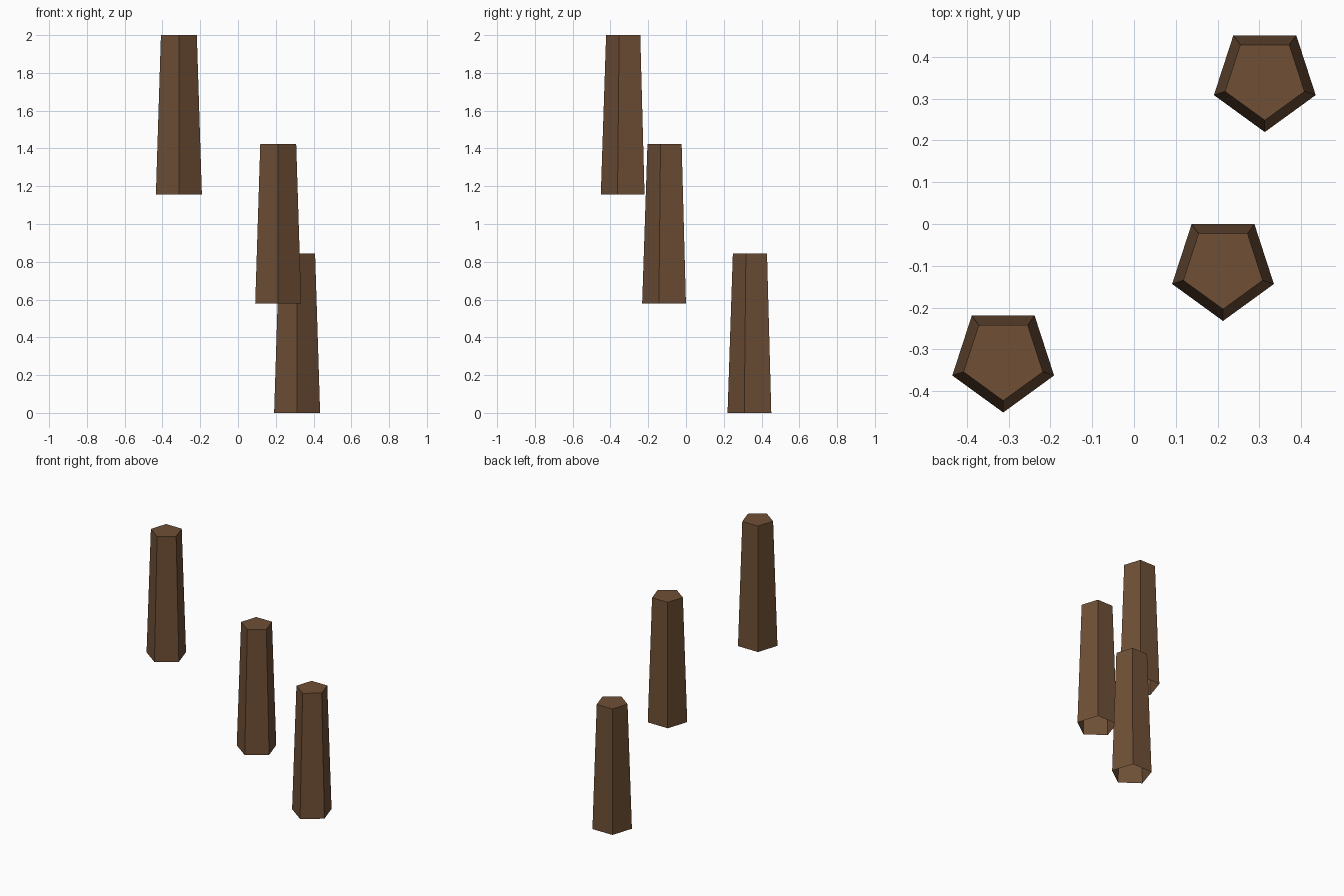
import bpy, bmesh, math

if "Cube" in bpy.data.objects:
    bpy.data.objects.remove(bpy.data.objects["Cube"])

HEIGHT = 0.844
R_BOTTOM, R_TOP = 0.128, 0.1

wood = bpy.data.materials.new("brown wood")
wood.diffuse_color = (0.16, 0.08, 0.037, 1)
wood.use_nodes = True
wood.node_tree.nodes["Principled BSDF"].inputs["Base Color"].default_value = wood.diffuse_color


def post(name, x, y, z):
    """Tapered five-sided post, closed on top and open underneath."""
    bm = bmesh.new()
    rings = []
    for r, h in ((R_BOTTOM, 0), (R_TOP, HEIGHT)):
        angles = [-math.pi / 2 + i * math.tau / 5 for i in range(5)]
        rings.append([bm.verts.new((r * math.cos(a), r * math.sin(a), h)) for a in angles])
    low, high = rings
    for i in range(5):
        j = (i + 1) % 5
        bm.faces.new((low[i], low[j], high[j], high[i]))
    bm.faces.new(high)
    mesh = bpy.data.meshes.new(name)
    bm.to_mesh(mesh)
    bm.free()
    mesh.materials.append(wood)
    ob = bpy.data.objects.new(name, mesh)
    ob.location = (x, y, z)
    bpy.context.collection.objects.link(ob)


# Three identical posts stepping upwards
post("lower_post", 0.313, 0.348, 0)
post("middle_post", 0.213, -0.104, 0.58)
post("upper_post", -0.313, -0.323, 2 - HEIGHT)
